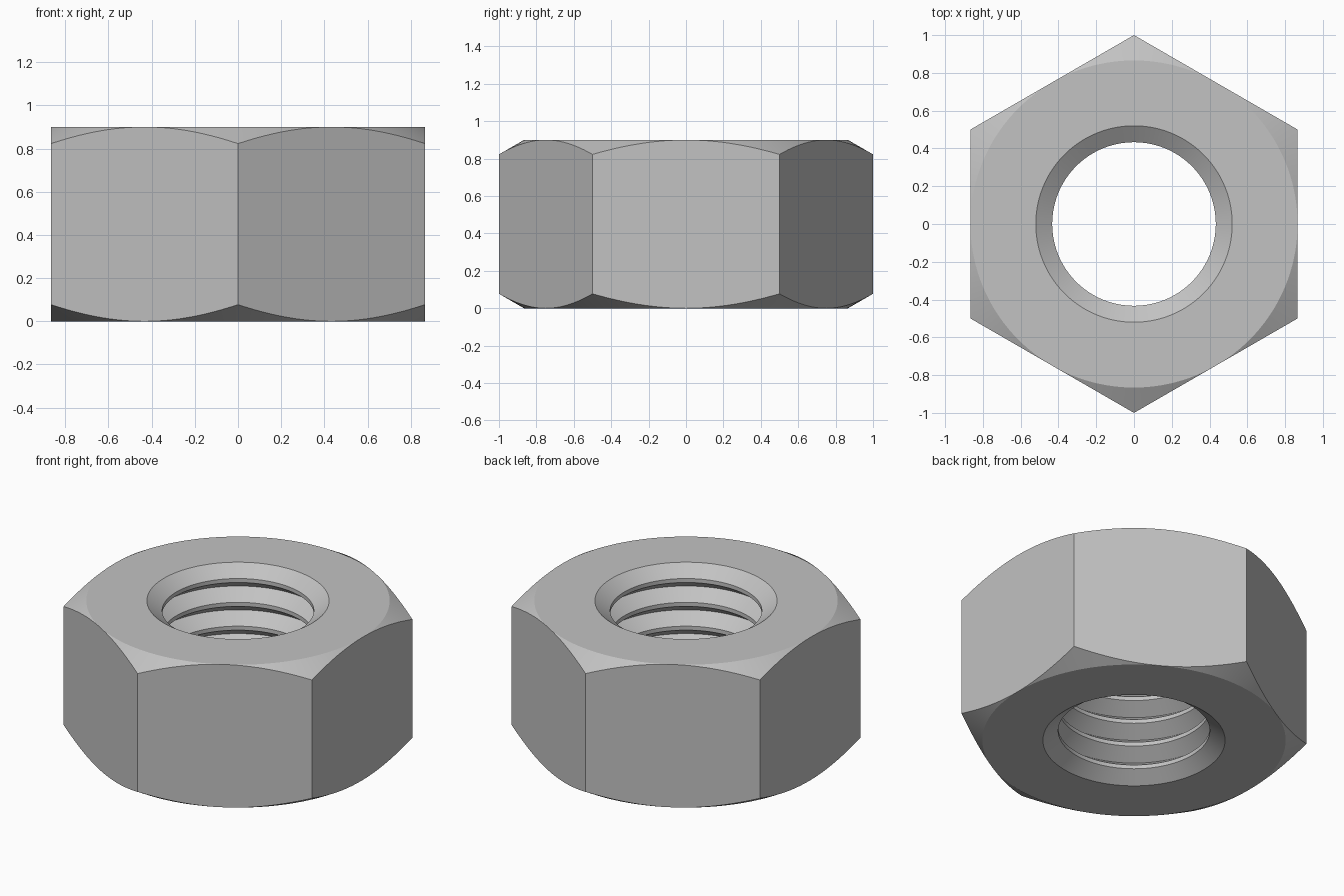
import bpy, bmesh
from math import cos, sin, tan, pi, radians

cube = bpy.data.objects.get("Cube")
if cube:
    bpy.data.objects.remove(cube, do_unlink=True)

HEIGHT = 0.9
FLAT = cos(pi / 6)             # centre to each flat side
MAJOR, MINOR = 0.52, 0.433     # thread root and crest radii
RINGS = 6
PITCH = HEIGHT / RINGS
FLANK = 0.0625
SEGMENTS = 144

steel = bpy.data.materials.new("grey steel")
steel.use_nodes = True
grey = (0.54, 0.54, 0.54, 1)
steel.diffuse_color = grey
steel.node_tree.nodes["Principled BSDF"].inputs["Base Color"].default_value = grey


def bore_profile():
    """Thread rings up the bore; the end flanks form the countersinks."""
    points = [(MAJOR, 0)]
    for i in range(RINGS):
        z = i * PITCH
        points += [(MINOR, z + FLANK), (MINOR, z + PITCH - FLANK), (MAJOR, z + PITCH)]
    return points


def outer_profile(angle):
    """Hexagonal side with conical corner chamfers, from top to bottom."""
    off_centre = (angle + pi / 6) % (pi / 3) - pi / 6
    radius = FLAT / cos(off_centre)
    drop = (radius - FLAT) * tan(radians(30))
    return [(FLAT, HEIGHT), (radius, HEIGHT - drop), (radius, drop), (FLAT, 0)]


# Sweep the closed section around the axis
bm = bmesh.new()
columns = []
for s in range(SEGMENTS):
    a = 2 * pi * s / SEGMENTS
    section = bore_profile() + outer_profile(a)
    columns.append([bm.verts.new((r * cos(a), r * sin(a), z)) for r, z in section])
for s in range(SEGMENTS):
    here, there = columns[s], columns[(s + 1) % SEGMENTS]
    for k in range(len(here)):
        n = (k + 1) % len(here)
        bm.faces.new((here[k], there[k], there[n], here[n]))

# Close the chamfers where they run out at the middle of each flat
bmesh.ops.remove_doubles(bm, verts=bm.verts[:], dist=0.00001)
bmesh.ops.recalc_face_normals(bm, faces=bm.faces[:])

# Smooth round surfaces, crisp machined edges
for face in bm.faces:
    face.smooth = True
for edge in bm.edges:
    edge.smooth = edge.calc_face_angle(0) < radians(15)

mesh = bpy.data.meshes.new("hex_nut")
bm.to_mesh(mesh)
bm.free()
mesh.materials.append(steel)
nut = bpy.data.objects.new("hex_nut", mesh)
bpy.context.collection.objects.link(nut)
